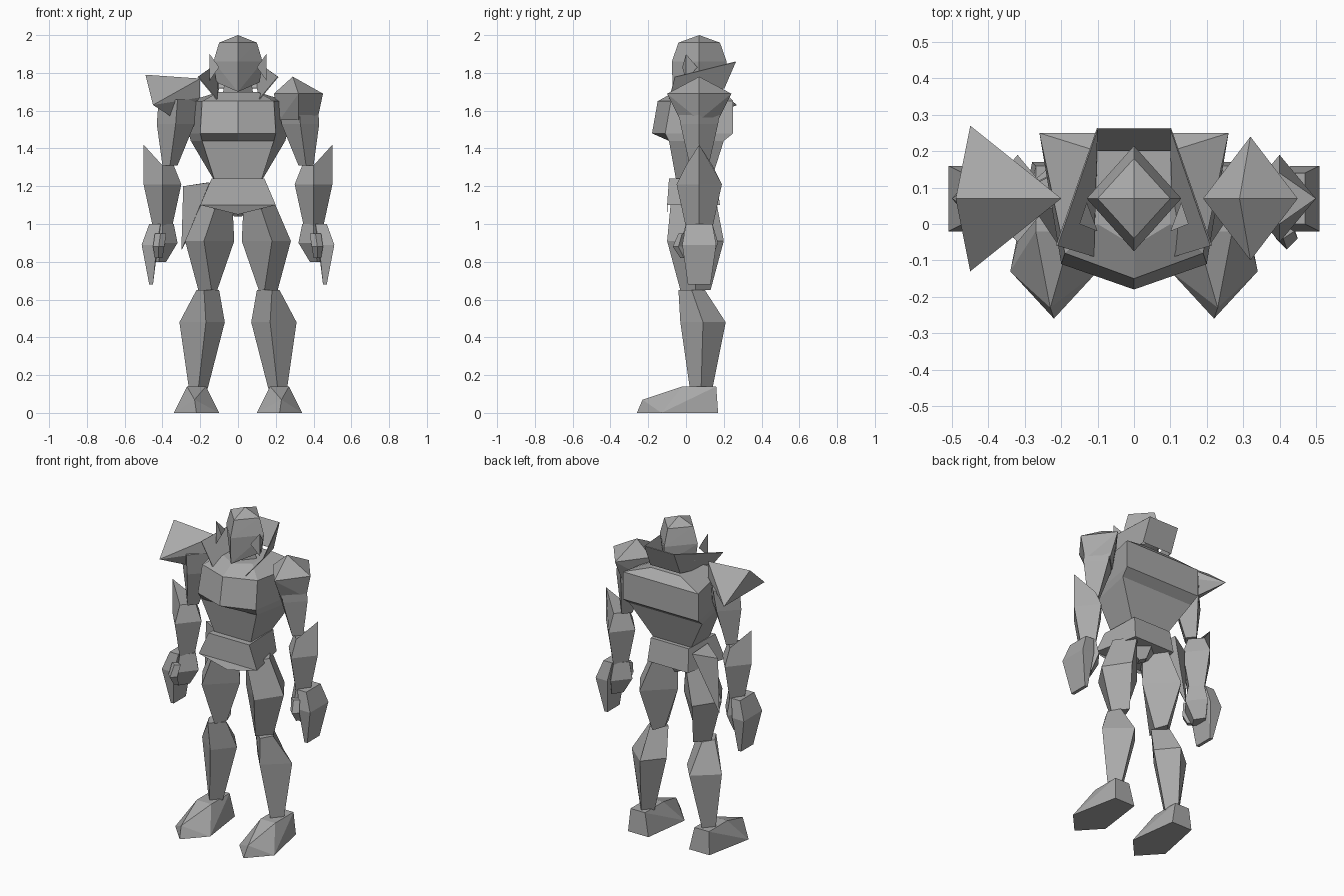
import bpy, bmesh

cube = bpy.data.objects.get("Cube")
if cube:
    bpy.data.objects.remove(cube)

# Depth of the body's vertical axis
AXIS = .07

grey = bpy.data.materials.new("plain grey")
grey.use_nodes = True
grey.diffuse_color = (.4, .4, .4, 1)
shader = grey.node_tree.nodes["Principled BSDF"]
shader.inputs["Base Color"].default_value = grey.diffuse_color


def finish(name, bm):
    bmesh.ops.recalc_face_normals(bm, faces=bm.faces[:])
    mesh = bpy.data.meshes.new(name)
    bm.to_mesh(mesh)
    bm.free()
    mesh.materials.append(grey)
    part = bpy.data.objects.new(name, mesh)
    bpy.context.collection.objects.link(part)
    return part


def loft(name, *rings, side=1):
    """Skin a stack of matching rings and close both ends."""
    bm = bmesh.new()
    loops = [[bm.verts.new((x * side, y, z)) for x, y, z in ring] for ring in rings]
    for lower, upper in zip(loops, loops[1:]):
        for i in range(len(lower)):
            bm.faces.new((lower[i - 1], lower[i], upper[i], upper[i - 1]))
    bm.faces.new(loops[0])
    bm.faces.new(loops[-1])
    return finish(name, bm)


def hull(name, points, side=1):
    """Faceted solid stretched around corner points."""
    bm = bmesh.new()
    for x, y, z in points:
        bm.verts.new((x * side, y, z))
    bmesh.ops.convex_hull(bm, input=bm.verts[:])
    return finish(name, bm)


def diamond(z, width, depth, x=0, y=AXIS, ridge=0):
    """Four cornered ring; ridge moves the front and back corners outward."""
    return [(x + ridge, y - depth, z), (x + width, y, z),
            (x + ridge, y + depth, z), (x - width, y, z)]


def slab(z, width, depth, x=0, y=AXIS):
    """Rectangular ring."""
    return [(x + sx * width, y + sy * depth, z)
            for sx, sy in ((-1, -1), (1, -1), (1, 1), (-1, 1))]


def body_ring(z, front, wide, back, rear, keel=0, drop=0):
    """Symmetric trunk ring with a central front corner."""
    half = [(wide, front, z), (rear, back, z)]
    other = [(-px, py, pz) for px, py, pz in reversed(half)]
    return [(0, front - keel, z - drop)] + half + other


# Helmet and neck
hull("helmet", [(0, AXIS, 2), (0, -AXIS, 1.7)]
     + diamond(z=1.96, width=.1, depth=.11)
     + diamond(z=1.86, width=.13, depth=.145)
     + diamond(z=1.75, width=.115, depth=.14))
loft("neck", diamond(z=1.62, width=.09, depth=.1), diamond(z=1.76, width=.07, depth=.08))

# Torso: neck slope, chest band, undercut, waist
loft("torso",
     body_ring(z=1.7, front=0, wide=.1, back=.2, rear=.1, keel=.06),
     body_ring(z=1.65, front=-.08, wide=.19, back=.25, rear=.26, keel=.07),
     body_ring(z=1.48, front=-.11, wide=.2, back=.25, rear=.26, keel=.07),
     body_ring(z=1.44, front=-.09, wide=.19, back=.2, rear=.25),
     body_ring(z=1.22, front=-.05, wide=.12, back=.13, rear=.12))

# Open collar around the back and sides of the neck
bm = bmesh.new()
rim = [(.21, -.06, 1.78), (.1, .26, 1.86)]
base = [(.11, -.09, 1.66), (.1, .2, 1.72)]
rows = []
for half in (rim, base):
    full = half + [(-x, y, z) for x, y, z in reversed(half)]
    rows.append([bm.verts.new(p) for p in full])
for i in range(3):
    bm.faces.new((rows[0][i], rows[0][i + 1], rows[1][i + 1], rows[1][i]))
collar = finish("collar", bm)
collar.modifiers.new("thickness", 'SOLIDIFY').thickness = .005

# Hip armour with a pointed front flap
loft("hip_armour",
     body_ring(z=1.24, front=-.09, wide=.14, back=.16, rear=.13),
     body_ring(z=1.1, front=-.1, wide=.2, back=.18, rear=.14, drop=.05))
loft("crotch", diamond(z=1.12, width=.12, depth=.1), diamond(z=1.04, width=.02, depth=.04))

# Long blade hanging from the right hip
hull("right_hip_blade", [(.15, 0, 1.22), (.16, .17, 1.22), (.29, .1, 1.2),
                         (.18, AXIS, 1.08), (.3, .1, .86)], side=-1)

for word, side in (("left", 1), ("right", -1)):
    # Ear fin
    hull(word + "_ear_fin", [(.15, 0, 1.9), (.15, 0, 1.76),
                             (.1, -.02, 1.83), (.13, .06, 1.83)], side)
    # Legs
    loft(word + "_thigh",
         diamond(z=1.12, x=.11, width=.08, depth=.12, y=.04),
         diamond(z=.91, x=.15, width=.13, depth=.15, y=.05, ridge=.03),
         diamond(z=.65, x=.16, width=.05, depth=.08, y=.05, ridge=-.02), side=side)
    loft(word + "_shin",
         diamond(z=.65, x=.16, width=.06, depth=.07, y=.03, ridge=.02),
         diamond(z=.48, x=.19, width=.12, depth=.12, y=.09, ridge=-.02),
         diamond(z=.13, x=.21, width=.05, depth=.06, y=.08), side=side)
    hull(word + "_foot", [(.23, -.23, AXIS)]
         + diamond(z=0, x=.22, width=.12, depth=.13, y=-.13)
         + slab(z=0, x=.21, width=.07, depth=.1)
         + slab(z=.14, x=.22, width=.05, depth=.09), side)
    # Arms
    loft(word + "_upper_arm",
         diamond(z=1.66, x=.32, width=.1, depth=.12),
         diamond(z=1.53, x=.33, width=.1, depth=.1),
         diamond(z=1.31, x=.36, width=.04, depth=.05), side=side)
    elbow = diamond(z=1.31, x=.4, width=.06, depth=AXIS)
    elbow[1] = (.5, AXIS, 1.42)
    loft(word + "_forearm", elbow,
         diamond(z=1.21, x=.4, width=.1, depth=.12),
         diamond(z=.98, x=.4, width=.05, depth=AXIS), side=side)
    # Hands: pointed outer plate, fist and thumb
    hull(word + "_hand_plate",
         slab(z=1, x=.44, width=.03, depth=AXIS)
         + slab(z=.89, x=.47, width=.04, depth=.09)
         + slab(z=.68, x=.46, width=.01, depth=.06), side)
    loft(word + "_fist",
         diamond(z=1, x=.4, width=.06, depth=AXIS),
         diamond(z=.9, x=.4, width=.08, depth=.1),
         diamond(z=.8, x=.42, width=.04, depth=.06), side=side)
    loft(word + "_thumb",
         diamond(z=.95, x=.41, width=.03, depth=.02, y=-.02),
         diamond(z=.88, x=.42, width=.03, depth=.03, y=-.04),
         diamond(z=.82, x=.42, width=.02, depth=.02, y=-.01), side=side)

# Shoulder pads: a low pyramid on the left, a large flared wedge on the right
hull("left_shoulder_pad", [(.29, AXIS, 1.78)]
     + diamond(z=1.69, x=.32, width=.13, depth=.17)
     + diamond(z=1.55, x=.32, width=.1, depth=.1))
hull("right_shoulder_pad", [
    (.49, AXIS, 1.79), (.45, .27, 1.63), (.45, -.13, 1.63),
    (.2, AXIS, 1.77), (.2, AXIS, 1.67), (.31, AXIS, 1.54)], side=-1)
